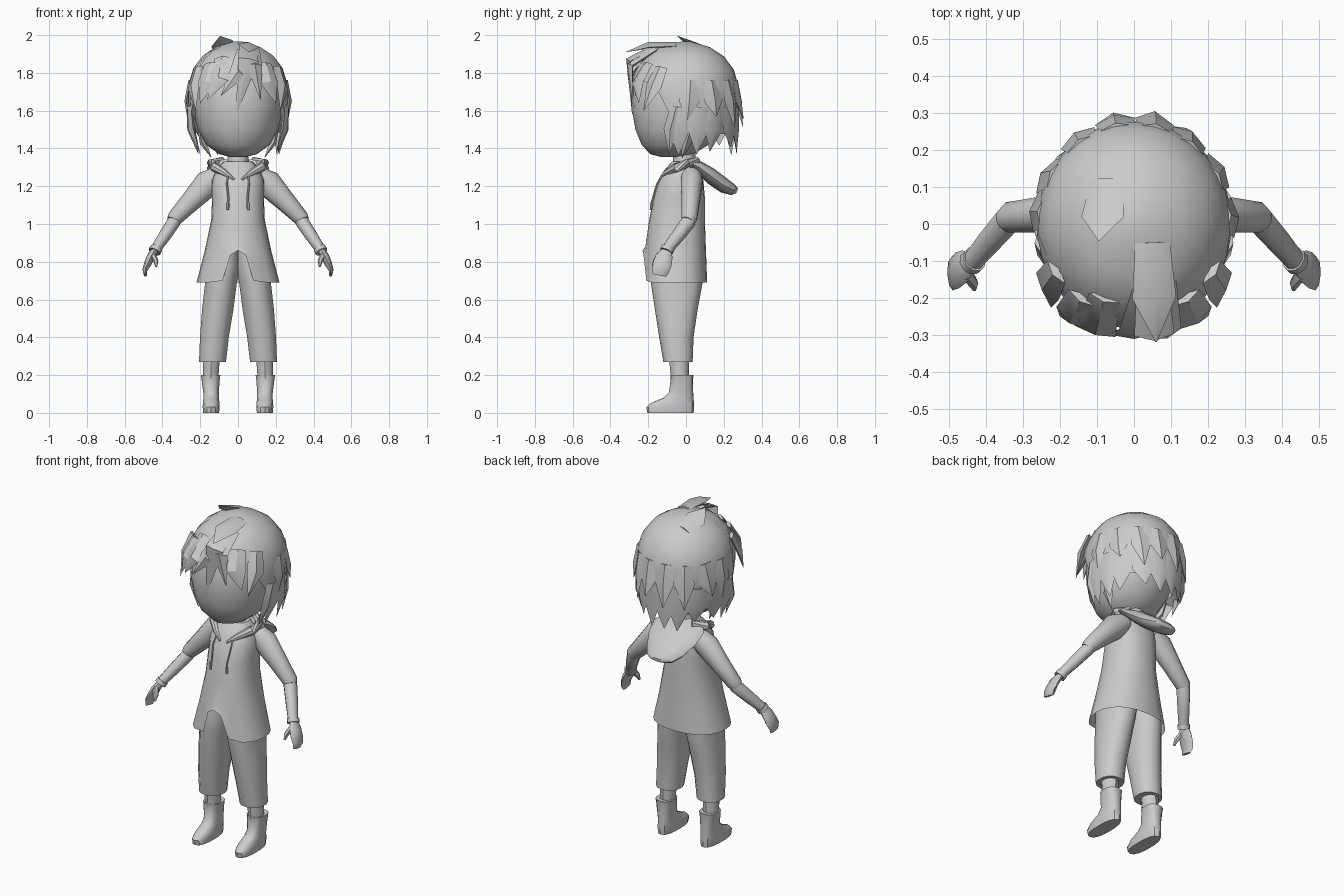
import bpy, bmesh, math, random
from mathutils import Vector

if "Cube" in bpy.data.objects:
    bpy.data.objects.remove(bpy.data.objects["Cube"])

random.seed(4)
grey = bpy.data.materials.new("plain_grey")
grey.diffuse_color = (0.6, 0.6, 0.6, 1)
grey.use_nodes = True
grey.node_tree.nodes["Principled BSDF"].inputs["Base Color"].default_value = grey.diffuse_color


def finish(name, bm, mirror=False, angle=40):
    bmesh.ops.recalc_face_normals(bm, faces=bm.faces)
    me = bpy.data.meshes.new(name)
    bm.to_mesh(me)
    bm.free()
    ob = bpy.data.objects.new(name, me)
    bpy.context.collection.objects.link(ob)
    me.materials.append(grey)
    bpy.ops.object.select_all(action='DESELECT')
    ob.select_set(True)
    bpy.context.view_layer.objects.active = ob
    bpy.ops.object.shade_smooth_by_angle(angle=math.radians(angle))
    if mirror:
        ob.modifiers.new("mirror", 'MIRROR').use_mirror_merge = False
    return ob


def skin(bm, rings, cap_start=True, cap_end=True):
    """Bridge a list of point rings with quads."""
    vs = [[bm.verts.new(p) for p in r] for r in rings]
    n = len(vs[0])
    for a, b in zip(vs, vs[1:]):
        for i in range(n):
            j = (i + 1) % n
            bm.faces.new((a[i], a[j], b[j], b[i]))
    if cap_start:
        bm.faces.new(vs[0])
    if cap_end:
        bm.faces.new(vs[-1])
    return vs


def stack(rows, n=16, power=1.0):
    """Level rings from rows of (z, centre x, half width, front y, back y)."""
    out = []
    for z, cx, rx, yf, yb in rows:
        ring = []
        for i in range(n):
            a = 2 * math.pi * i / n
            s, c = math.sin(a), -math.cos(a)
            s = math.copysign(abs(s) ** power, s)
            c = math.copysign(abs(c) ** power, c)
            ring.append(Vector((cx + rx * s, (yf + yb) / 2 + c * (yb - yf) / 2, z)))
        out.append(ring)
    return out


def tube(bm, path, radii, n=10):
    """Tube with radii (across, along y) at each path point."""
    path = [Vector(p) for p in path]
    rings = []
    for i, p in enumerate(path):
        t = (path[min(i + 1, len(path) - 1)] - path[max(i - 1, 0)]).normalized()
        u = t.cross(Vector((0, 1, 0))).normalized()
        v = u.cross(t)
        a, b = radii[i]
        rings.append([p + u * a * math.cos(2 * math.pi * k / n)
                      + v * b * math.sin(2 * math.pi * k / n) for k in range(n)])
    skin(bm, rings)


def solid(name, rows, mirror=False, n=16, power=1.0):
    bm = bmesh.new()
    skin(bm, stack(rows, n, power))
    return finish(name, bm, mirror)


# Head and neck
solid("head", [(1.355, 0, .04, -.13, -.01), (1.37, 0, .10, -.19, .04), (1.42, 0, .17, -.235, .12),
               (1.5, 0, .213, -.268, .18), (1.6, 0, .233, -.285, .22), (1.72, 0, .238, -.28, .23),
               (1.82, 0, .2, -.24, .2), (1.9, 0, .1, -.13, .1)], n=20)
solid("neck", [(1.24, 0, .075, -.08, .06), (1.31, 0, .058, -.07, .05), (1.4, 0, .055, -.07, .05)], n=12)

# Jacket body, with an arched notch in the front hem
rings = stack([(.69, 0, .22, -.23, .112), (.85, 0, .178, -.215, .106), (1.02, 0, .142, -.195, .1),
               (1.14, 0, .137, -.172, .1), (1.23, 0, .138, -.145, .092),
               (1.29, 0, .115, -.11, .075), (1.33, 0, .075, -.075, .055)], n=24, power=.88)
for i, z in ((0, .86), (1, .835), (23, .835), (2, .7), (22, .7)):
    rings[0][i].z = z
    rings[1][i].z = max(.85, z + .02)
for i, x in ((1, .04), (23, -.04), (2, .082), (22, -.082)):
    rings[0][i].x = x
bm = bmesh.new()
skin(bm, rings, cap_start=False)
finish("jacket_body", bm)

# Sleeves, forearms and hands
bm = bmesh.new()
tube(bm, [(.1, .03, 1.255), (.16, .03, 1.215), (.25, .025, 1.12), (.335, .018, 1.03), (.345, .01, 1.015)],
     [(.055, .055), (.072, .06), (.055, .05), (.042, .043), (.035, .036)])
finish("upper_sleeve", bm, True)
bm = bmesh.new()
tube(bm, [(.325, .025, 1.04), (.34, .012, 1.01), (.39, -.045, .935), (.437, -.1, .865)],
     [(.03, .03), (.036, .04), (.033, .036), (.027, .03)])
tube(bm, [(.432, -.095, .872), (.442, -.105, .853)], [(.033, .036), (.034, .036)])
finish("forearm", bm, True)
bm = bmesh.new()
tube(bm, [(.44, -.1, .86), (.46, -.115, .83), (.478, -.125, .79), (.493, -.135, .755), (.49, -.14, .728)],
     [(.018, .028), (.022, .045), (.02, .05), (.013, .046), (.008, .036)], 8)
tube(bm, [(.452, -.135, .84), (.435, -.16, .805), (.432, -.175, .775)],
     [(.015, .02), (.014, .016), (.006, .008)], 6)
finish("hand", bm, True)

# Trousers, shins and boots
solid("trouser_leg", [(.27, .135, .073, -.12, .035), (.4, .125, .078, -.142, .04),
                      (.55, .107, .085, -.165, .062), (.69, .09, .086, -.186, .088),
                      (.78, .08, .092, -.19, .09), (.9, .07, .075, -.17, .08)], True, 14, .9)
solid("shin", [(.17, .145, .042, -.08, .015), (.3, .14, .047, -.09, .015)], True, 10)
solid("boot", [(0, .142, .043, -.205, .04), (.03, .142, .046, -.21, .043), (.05, .142, .045, -.19, .042),
               (.08, .142, .042, -.12, .04), (.11, .143, .042, -.09, .038), (.185, .145, .05, -.08, .038),
               (.2, .145, .053, -.082, .04), (.198, .145, .043, -.07, .03)], True, 14, .8)

# Hood hanging behind the shoulders
bm = bmesh.new()
hood = []
for y, z, w, h in ((.02, 1.325, .13, .02), (.07, 1.3, .165, .03), (.13, 1.255, .155, .04),
                   (.2, 1.205, .12, .038), (.25, 1.18, .085, .027), (.27, 1.175, .05, .012)):
    hood.append([(w * math.cos(k * math.pi / 6), y + .4 * h * math.sin(k * math.pi / 6),
                  z + h * math.sin(k * math.pi / 6)) for k in range(12)])
skin(bm, hood)
finish("hood", bm)

# Collar roll and drawstrings
bm = bmesh.new()
tube(bm, [(.08, .06, 1.335), (.14, .01, 1.32), (.125, -.05, 1.3), (.07, -.105, 1.27), (.02, -.14, 1.235)],
     [(.02, .02), (.026, .026), (.025, .025), (.018, .018), (.006, .006)], 8)
finish("collar", bm, True)
bm = bmesh.new()
tube(bm, [(.055, -.125, 1.26), (.058, -.155, 1.21), (.05, -.178, 1.13), (.053, -.183, 1.11)], [(.005, .005)] * 4, 6)
tube(bm, [(.053, -.183, 1.112), (.054, -.186, 1.075)], [(.008, .008), (.007, .007)], 6)
finish("drawstring", bm, True)


# Hair cap, shaped by a height profile and a rim that dips at the sides and back
def lerp(table, v):
    for (a, p), (b, q) in zip(table, table[1:]):
        if v <= b:
            return p + (q - p) * max(0, v - a) / (b - a)
    return table[-1][1]


SHAPE = [(1.4, .86), (1.5, .95), (1.65, 1), (1.75, .985), (1.83, .89), (1.9, .68), (1.94, .43), (1.965, .1)]
RIM = [(0, 1.77), (40, 1.76), (58, 1.72), (70, 1.6), (85, 1.5), (120, 1.48), (180, 1.47)]


def shell(deg, z, f=1.0):
    a = math.radians(deg)
    r = lerp(SHAPE, z) * f
    y = -math.cos(a)
    return Vector((.265 * math.sin(a) * r, (.295 if y < 0 else .28) * y * r, z))


bm = bmesh.new()
rows = []
for s in (-1, 0, .18, .36, .54, .7, .84, .94, 1):
    row = []
    for i in range(30):
        deg = i * 12
        rim = lerp(RIM, min(deg, 360 - deg))
        row.append(shell(deg, rim + .04, .86) if s < 0 else shell(deg, rim + (1.965 - rim) * s))
    rows.append(row)
skin(bm, rows, cap_start=False)
finish("hair_cap", bm)

# Hair locks: flattened spikes lying on the cap
bm = bmesh.new()
CENTRE = Vector((0, 0, 1.68))


def lock(root, mid, tip, w, thick=.018):
    root, mid, tip = Vector(root), Vector(mid), Vector(tip)
    rings = []
    for p, t, k in ((root, mid - root, .8), (mid, tip - root, 1), (tip, tip - mid, .03)):
        out = (p - CENTRE).normalized()
        side = t.cross(out).normalized()
        out = side.cross(t).normalized()
        rings.append([p + side * w * k / 2, p + out * thick * k,
                      p - side * w * k / 2, p - out * thick * k])
    skin(bm, rings)


# back and side locks in two tiers
for deg in range(84, 280, 21):
    back = max(0, -math.cos(math.radians(deg)))
    j = random.uniform(-7, 7)
    zt = random.uniform(1.36, 1.42)
    lock(shell(deg, 1.62, .98), shell(deg + j / 2, 1.5, 1), shell(deg + j, zt, .93 + .2 * back), .12)
for deg in range(95, 275, 24):
    back = max(0, -math.cos(math.radians(deg)))
    j = random.uniform(-9, 9)
    zt = random.uniform(1.5, 1.58)
    lock(shell(deg, 1.76, .97), shell(deg + j / 2, 1.65, 1.01), shell(deg + j, zt, 1.02 + .13 * back), .11)
# locks in front of the ears and framing the face
for s in (-1, 1):
    lock((s * .255, -.05, 1.62), (s * .245, -.08, 1.5), (s * .2, -.09, 1.37), .08)
    lock((s * .2, .02, 1.5), (s * .185, 0, 1.43), (s * .14, -.02, 1.35), .06)
    lock((s * .21, -.13, 1.83), (s * .235, -.17, 1.73), (s * .225, -.225, 1.6), .1)
    lock((s * .14, -.2, 1.85), (s * .165, -.255, 1.75), (s * .2, -.25, 1.64), .11)
# fringe
lock((.05, -.16, 1.94), (.055, -.3, 1.87), (-.01, -.285, 1.58), .11)
lock((.08, -.16, 1.93), (.085, -.295, 1.84), (.12, -.285, 1.66), .09)
lock((.03, -.18, 1.92), (0, -.295, 1.8), (-.09, -.295, 1.68), .09)
lock((-.08, -.2, 1.88), (-.1, -.285, 1.77), (-.16, -.275, 1.66), .11)
lock((.05, -.05, 1.95), (.055, -.2, 1.945), (.06, -.32, 1.91), .12)
# crown tuft
lock((-.07, .12, 1.92), (-.085, .02, 1.955), (-.095, -.045, 1.995), .12)
finish("hair_locks", bm, angle=35)
